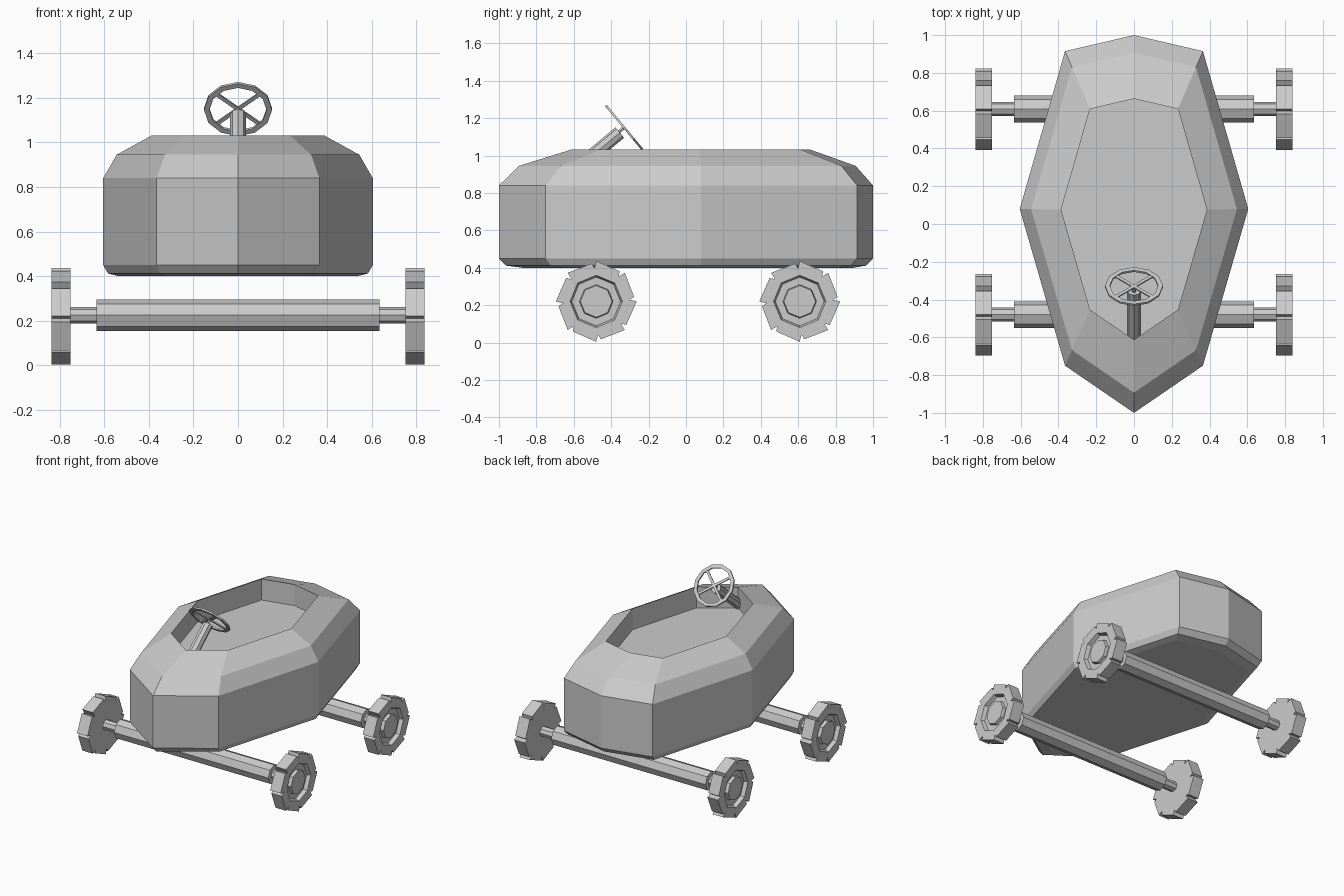
import bpy, bmesh, math
from mathutils import Vector, Matrix

if "Cube" in bpy.data.objects:
    bpy.data.objects.remove(bpy.data.objects["Cube"])

grey = bpy.data.materials.new("plain grey")
grey.diffuse_color = (0.6, 0.6, 0.6, 1)
grey.use_nodes = True
grey.node_tree.nodes["Principled BSDF"].inputs["Base Color"].default_value = grey.diffuse_color


def finish(name, bm):
    bmesh.ops.recalc_face_normals(bm, faces=bm.faces[:])
    me = bpy.data.meshes.new(name)
    bm.to_mesh(me)
    bm.free()
    me.materials.append(grey)
    ob = bpy.data.objects.new(name, me)
    bpy.context.collection.objects.link(ob)
    return ob


def loft(name, rings, closed=False):
    """Skin equal-length rings; cap both ends unless the loft is closed."""
    bm = bmesh.new()
    vs = [[bm.verts.new(p) for p in ring] for ring in rings]
    n = len(vs[0])
    pairs = list(zip(vs, vs[1:])) + ([(vs[-1], vs[0])] if closed else [])
    for a, b in pairs:
        for i in range(n):
            j = (i + 1) % n
            bm.faces.new((a[i], a[j], b[j], b[i]))
    if not closed:
        bm.faces.new(vs[0])
        bm.faces.new(vs[-1])
    return finish(name, bm)


# Boat-shaped hull: one plan outline scaled through several heights,
# then folded down into the cockpit
half = [(0.365, -0.75), (0.605, 0.08), (0.365, 0.915)]
plan = [(0, -1)] + half + [(0, 1)] + [(-x, y) for x, y in reversed(half)]
levels = [(0.40, 0.885, 0.01), (0.412, 0.965, 0.0), (0.45, 1, 0), (0.84, 1, 0),
          (0.945, 0.9, 0.007), (1.032, 0.638, 0.025), (0.875, 0.638, 0.025)]
loft("hull", [[(x * s, y * s + c, z) for x, y in plan] for z, s, c in levels])

# Axles and wheels
TEETH = 8
WZ = 0.22


def axle_ring(x, r, cy):
    return [(x, cy + r * math.cos(k * math.pi / 4), 0.225 + r * math.sin(k * math.pi / 4))
            for k in range(8)]


def tooth_ring(x, cy):
    pts = []
    for k in range(TEETH):
        for da, r in ((0, 0.216), (38, 0.204), (42, 0.178)):
            a = math.radians(90 - 45 * k - da)
            pts.append((x, cy + r * math.cos(a), WZ + r * math.sin(a)))
    return pts


def flat_ring(x, r, cy):
    """Octagon with three points per side, matching the tooth ring."""
    pts = []
    for k in range(TEETH):
        c = [Vector((x, cy + r * math.cos(a), WZ + r * math.sin(a)))
             for a in (math.radians(90 - 45 * (k + d)) for d in (0, 1))]
        pts += [c[0].lerp(c[1], t) for t in (0, 0.75, 0.9)]
    return pts


for end, cy in (("front", -0.48), ("rear", 0.608)):
    loft(end + "_axle", [axle_ring(x, r, cy) for x, r in
                         ((-0.76, 0.037), (-0.635, 0.037), (-0.635, 0.071),
                          (0.635, 0.071), (0.635, 0.037), (0.76, 0.037))])
    for side, s in (("right", 1), ("left", -1)):
        rings = [tooth_ring(s * 0.752, cy), tooth_ring(s * 0.838, cy)]
        rings += [flat_ring(s * x, r, cy) for x, r in
                  ((0.838, 0.14), (0.81, 0.13), (0.81, 0.09), (0.832, 0.085))]
        loft(f"{end}_{side}_wheel", rings)

# Steering wheel, built flat then tilted to face the driver
axis = Vector((0, 0.77, 0.64)).normalized()
up = Vector((0, -0.64, 0.77)).normalized()
tilt = Matrix((Vector((1, 0, 0)), up, axis)).transposed()
hub = Vector((0, -0.331, 1.15))


def place(x, y, z):
    return hub + tilt @ Vector((x, y, z))


def disc(r, z, n):
    return [place(r * math.cos(2 * math.pi * k / n), r * math.sin(2 * math.pi * k / n), z)
            for k in range(n)]


loft("steering_rim", [disc(r, z, 12) for r, z in
                      ((0.153, -0.006), (0.153, 0.006), (0.128, 0.006), (0.128, -0.006))],
     closed=True)
for i, deg in enumerate((42, 138, 222, 318)):
    d = Vector((math.cos(math.radians(deg)), math.sin(math.radians(deg))))
    w = Vector((-d.y, d.x)) * 0.009
    rings = []
    for r in (0.0, 0.135):
        c = d * r
        rings.append([place(c.x + q * w.x, c.y + q * w.y, z)
                      for q, z in ((-1, -0.004), (1, -0.004), (1, 0.004), (-1, 0.004))])
    loft(f"steering_spoke_{i + 1}", rings)

# Column and the thin shaft joining it to the steering wheel
loft("steering_column", [[p + Vector((0, 0, -0.008)) for p in disc(0.036, z, 8)]
                         for z in (-0.03, -0.40)])
loft("steering_shaft", [disc(0.01, z, 6) for z in (0.0, -0.06)])
